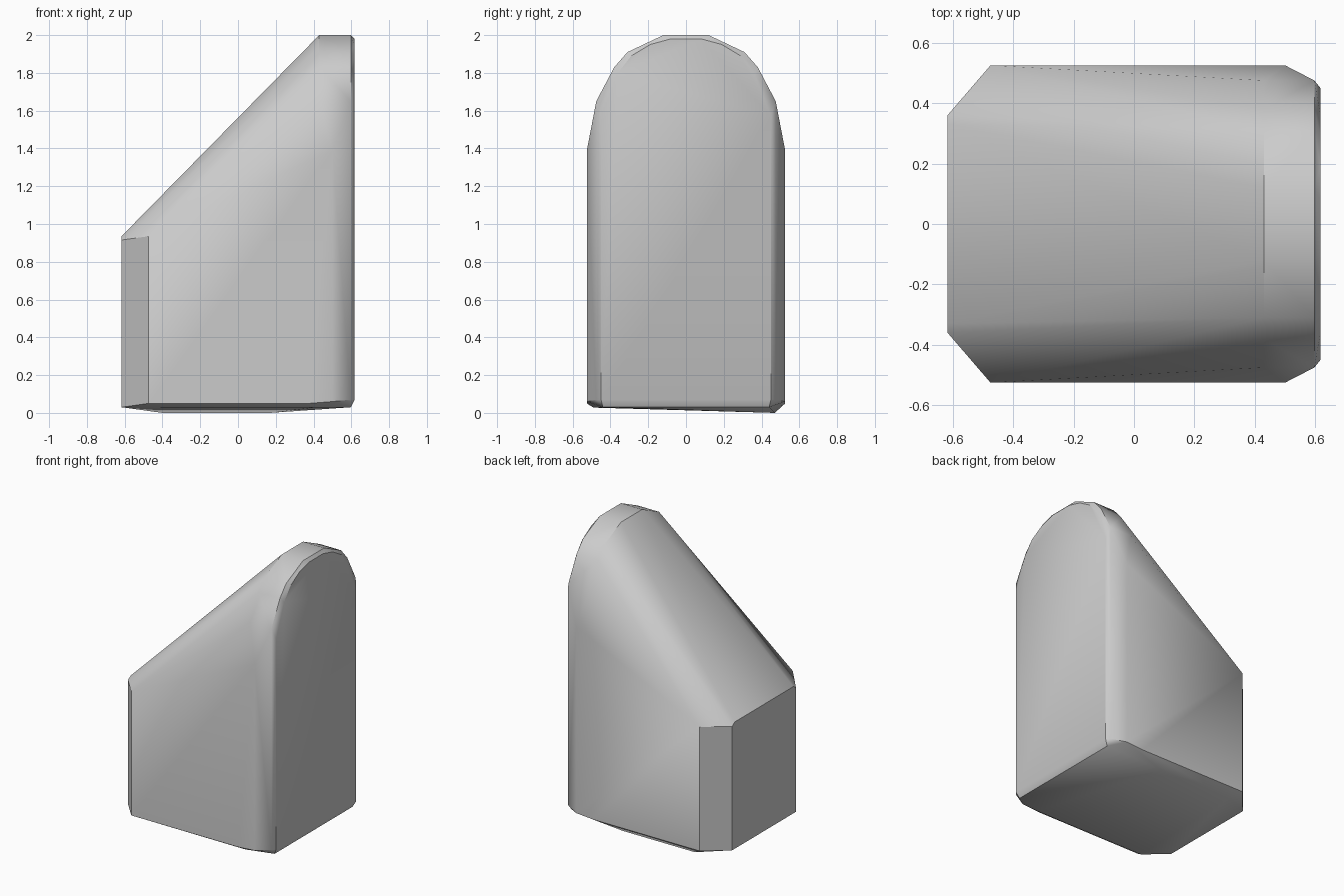
import bpy, bmesh, math

cube = bpy.data.objects.get("Cube")
if cube:
    bpy.data.objects.remove(cube, do_unlink=True)

# Flat grey finish
grey = bpy.data.materials.new("light_grey")
grey.use_nodes = True
colour = (0.6, 0.6, 0.6, 1)
grey.diffuse_color = colour
grey.node_tree.nodes["Principled BSDF"].inputs["Base Color"].default_value = colour


def both_sides(points):
    return [(x, s * y, z) for x, y, z in points for s in (-1, 1)]


corners = []

# Rounded crest: one arch profile repeated along x
arch = [(0.12, 2.0), (0.31, 1.91), (0.38, 1.83), (0.475, 1.65)]
for x in (0.43, 0.597):
    corners += both_sides([(x, y, z) for y, z in arch])

# Slightly inset flat end plate
plate = [(0.08, 1.98), (0.19, 1.95), (0.29, 1.89), (0.36, 1.8),
         (0.45, 1.57), (0.45, 0.07)]
corners += both_sides([(0.617, y, z) for y, z in plate])

# Broad side walls and chamfered low end
corners += both_sides([
    (0.5, 0.525, 1.39), (0.5, 0.525, 0.06), (0.37, 0.525, 0.05),
    (-0.475, 0.525, 0.935), (-0.475, 0.525, 0.05),
    (-0.617, 0.33, 0.935), (-0.617, 0.36, 0.915), (-0.617, 0.36, 0.03),
    (0.597, 0.475, 0.07), (0.597, 0.44, 0.03),
])

# Gently tilted base, lowest along the rear edge
corners += [(-0.475, -0.49, 0.03), (0.4, -0.49, 0.028),
            (-0.4, 0.47, 0), (0.17, 0.47, 0)]

# Wrap the profiles in one closed faceted body
bm = bmesh.new()
for p in corners:
    bm.verts.new(p)
hull = bmesh.ops.convex_hull(bm, input=bm.verts[:])
spare = {v for v in hull["geom_interior"] + hull["geom_unused"]
         if isinstance(v, bmesh.types.BMVert)}
bmesh.ops.delete(bm, geom=list(spare), context="VERTS")
bmesh.ops.dissolve_limit(bm, angle_limit=math.radians(0.5),
                         verts=bm.verts[:], edges=bm.edges[:])
bmesh.ops.recalc_face_normals(bm, faces=bm.faces[:])
mesh = bpy.data.meshes.new("sloped_block")
bm.to_mesh(mesh)
bm.free()
mesh.materials.append(grey)

block = bpy.data.objects.new("sloped_block", mesh)
bpy.context.collection.objects.link(block)
bpy.ops.object.select_all(action="DESELECT")
block.select_set(True)
bpy.context.view_layer.objects.active = block
bpy.ops.object.shade_smooth_by_angle(angle=math.radians(30))
